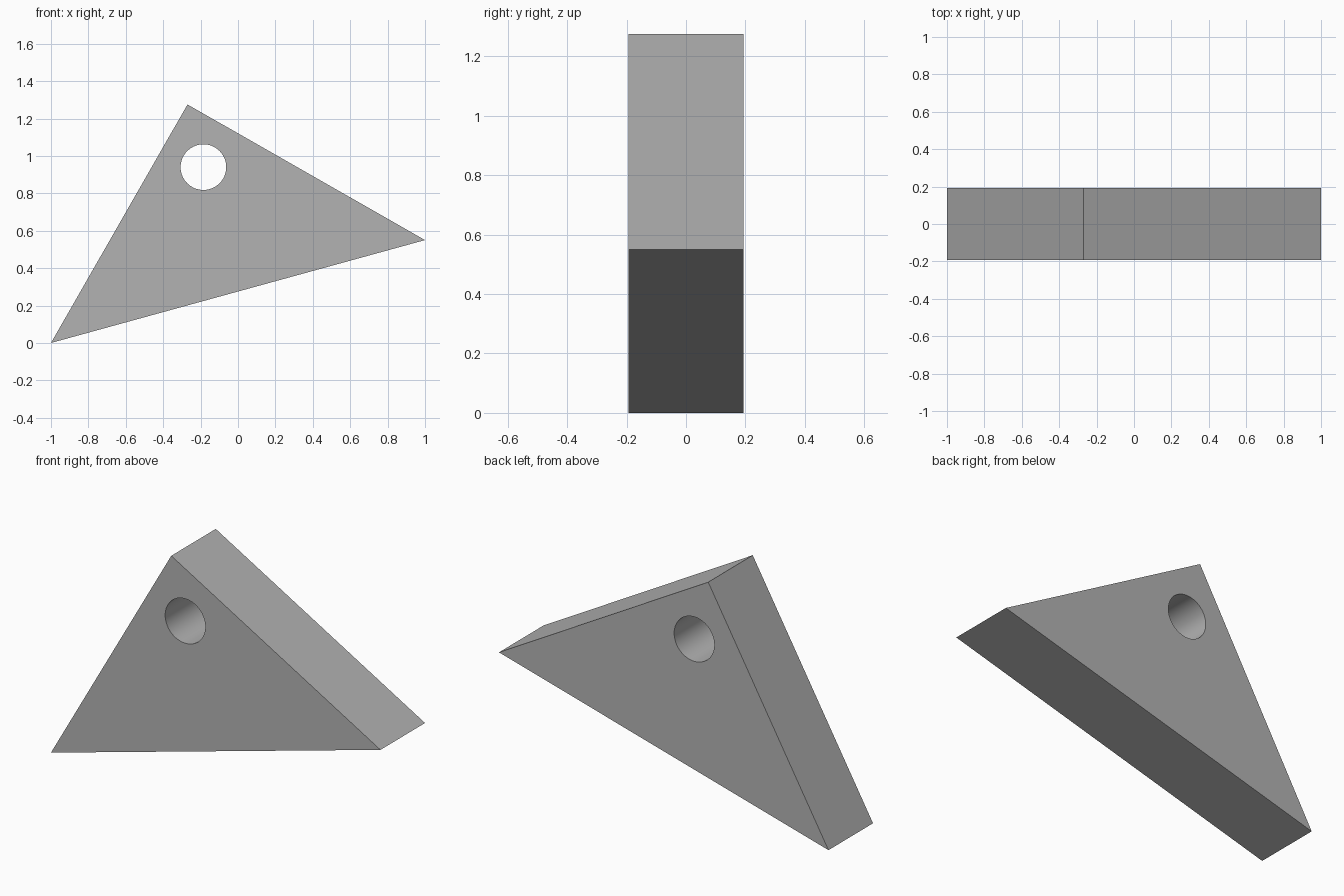
import bpy
import bmesh
import math

if "Cube" in bpy.data.objects:
    bpy.data.objects.remove(bpy.data.objects["Cube"], do_unlink=True)

HALF = 0.193
CORNERS = [(-1, 0), (1, 0.55), (-0.27, 1.275)]
HOLE_X, HOLE_Z, HOLE_R = -0.185, 0.94, 0.122

grey = bpy.data.materials.new("plain grey")
grey.use_nodes = True
colour = (0.45, 0.45, 0.45, 1)
grey.diffuse_color = colour
grey.node_tree.nodes["Principled BSDF"].inputs["Base Color"].default_value = colour

# Triangular wedge: front profile extruded to the back
bm = bmesh.new()
front = bm.faces.new([bm.verts.new((x, -HALF, z)) for x, z in CORNERS])
back = bmesh.ops.extrude_face_region(bm, geom=[front], use_keep_orig=True)
bmesh.ops.translate(bm, vec=(0, 2 * HALF, 0),
                    verts=[g for g in back["geom"] if isinstance(g, bmesh.types.BMVert)])
bmesh.ops.recalc_face_normals(bm, faces=bm.faces)
mesh = bpy.data.meshes.new("wedge_block")
bm.to_mesh(mesh)
bm.free()
mesh.materials.append(grey)
wedge = bpy.data.objects.new("wedge_block", mesh)
bpy.context.collection.objects.link(wedge)

# Round hole through the wedge
bpy.ops.mesh.primitive_cylinder_add(vertices=64, radius=HOLE_R, depth=1,
                                    location=(HOLE_X, 0, HOLE_Z),
                                    rotation=(math.pi / 2, 0, 0))
cutter = bpy.context.object
cutter.name = "hole_cutter"
cutter.hide_render = True
cutter.data.materials.append(grey)
cut = wedge.modifiers.new("hole", 'BOOLEAN')
cut.operation = 'DIFFERENCE'
cut.solver = 'EXACT'
cut.object = cutter

# Bake the cut, then smooth only the hole wall
bpy.ops.object.select_all(action='DESELECT')
wedge.select_set(True)
bpy.context.view_layer.objects.active = wedge
bpy.ops.object.modifier_apply(modifier=cut.name)
bpy.data.objects.remove(cutter, do_unlink=True)
bpy.ops.object.shade_smooth_by_angle(angle=math.radians(30))
